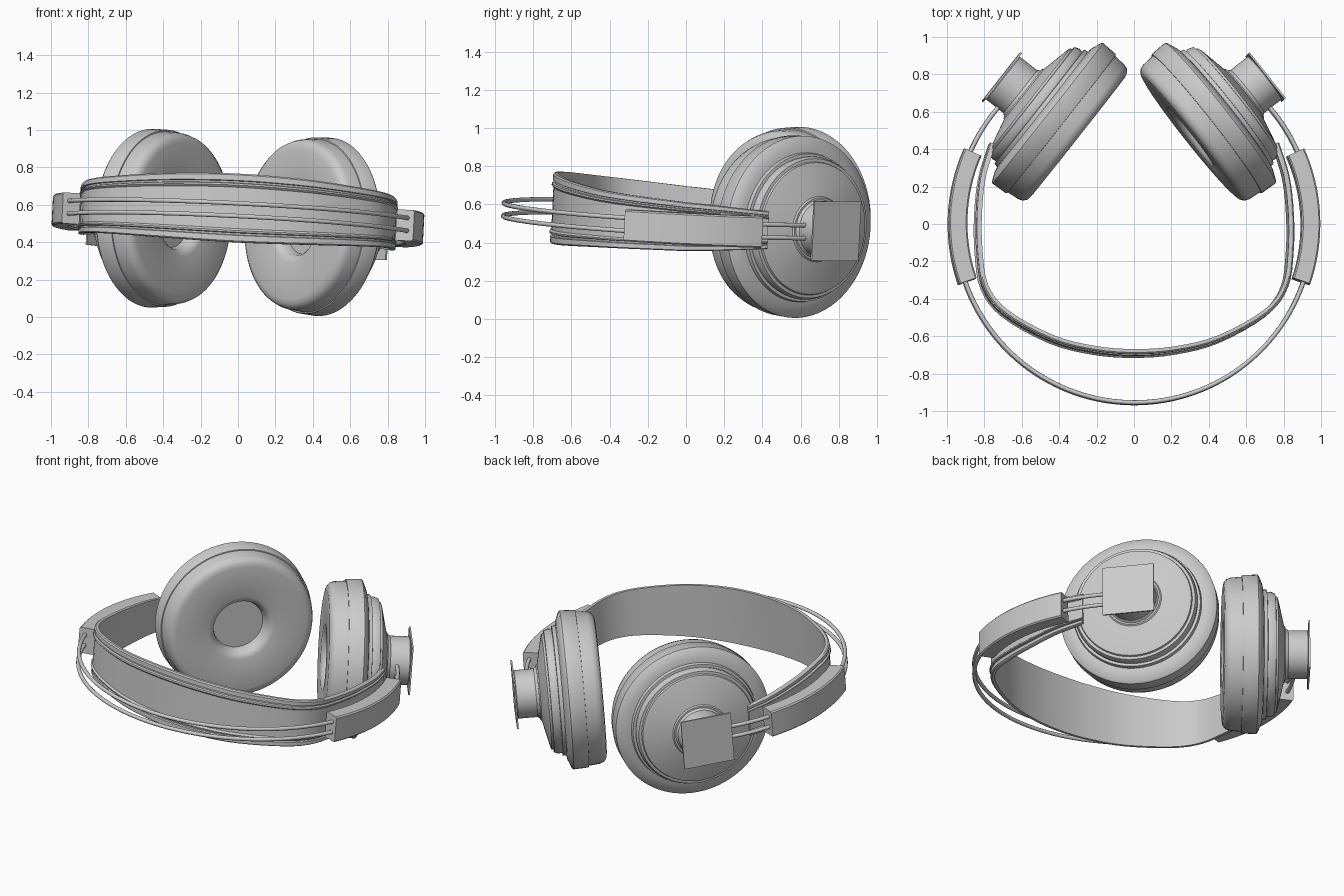
import bpy, bmesh
from math import sin, cos, pi, radians
from mathutils import Vector, Matrix

if "Cube" in bpy.data.objects:
    bpy.data.objects.remove(bpy.data.objects["Cube"])

# The whole headset lies slightly rolled and pitched
TILT = (Matrix.Translation((0, 0, 0.525)) @ Matrix.Rotation(radians(2.9), 4, 'Y')
        @ Matrix.Rotation(radians(-2.9), 4, 'X'))
FLIP = Matrix.Diagonal((-1, 1, 1, 1))


def skin(name, rings, matrix=Matrix(), angle=35):
    """Join a row of closed rings into a capped solid."""
    bm = bmesh.new()
    rows = [[bm.verts.new(p) for p in ring] for ring in rings]
    n = len(rows[0])
    for a, b in zip(rows, rows[1:]):
        for i in range(n):
            bm.faces.new((a[i], a[(i + 1) % n], b[(i + 1) % n], b[i]))
    bm.faces.new(rows[0])
    bm.faces.new(rows[-1])
    bm.transform(TILT @ matrix)
    bmesh.ops.recalc_face_normals(bm, faces=bm.faces)
    mesh = bpy.data.meshes.new(name)
    bm.to_mesh(mesh)
    bm.free()
    ob = bpy.data.objects.new(name, mesh)
    bpy.context.collection.objects.link(ob)
    bpy.ops.object.select_all(action='DESELECT')
    bpy.context.view_layer.objects.active = ob
    ob.select_set(True)
    bpy.ops.object.shade_smooth_by_angle(angle=radians(angle))
    return ob


def lathe(name, profile, matrix, n=72):
    """Turn (distance along axis, radius) points round local z."""
    skin(name, [[(r * cos(2 * pi * i / n), r * sin(2 * pi * i / n), t)
                 for i in range(n)] for t, r in profile], matrix)


def arc(section, a0, a1, steps):
    """Sweep a (radius, z) section round the vertical axis."""
    rings = []
    for k in range(steps + 1):
        a = radians(a0 + (a1 - a0) * k / steps)
        rings.append([(r * cos(a), r * sin(a), z) for r, z in section])
    return rings


def smooth_path(pts, steps):
    """Catmull-Rom curve through the points."""
    p = [Vector(q) for q in pts]
    p = [2 * p[0] - p[1]] + p + [2 * p[-1] - p[-2]]
    out = []
    for i in range(1, len(p) - 2):
        for k in range(steps):
            t = k / steps
            a, b, c, d = p[i - 1:i + 3]
            out.append(0.5 * (2 * b + (c - a) * t + (2 * a - 5 * b + 4 * c - d) * t * t
                              + (3 * b - a - 3 * c + d) * t ** 3))
    return out + [p[-2]]


# Ear cup frame: local z points outward from the cushion face
CUP = Matrix(((-0.62, 0, 0.785, 0.30), (0.785, 0, 0.62, 0.465),
              (0, 1, 0, 0.010), (0, 0, 0, 1)))

cushion = [(0.075, 0.155), (0.055, 0.158), (0.025, 0.168), (0.008, 0.183), (0, 0.205),
           (0, 0.405), (0.005, 0.430), (0.020, 0.449), (0.045, 0.458), (0.112, 0.464)]
shell = [(0.110, 0.455), (0.112, 0.470), (0.118, 0.474), (0.205, 0.478), (0.213, 0.472),
         (0.235, 0.420), (0.240, 0.392), (0.262, 0.388), (0.264, 0.372), (0.285, 0.376),
         (0.312, 0.366), (0.314, 0.350), (0.326, 0.346), (0.332, 0.330),
         (0.368, 0.172), (0.376, 0.165)]
knob = [(0.36, 0.160), (0.385, 0.152), (0.392, 0.146), (0.508, 0.146), (0.516, 0.140)]

# Slider block section with small chamfers
c = 0.008
slider = [(0.895 + c, -0.088), (0.994 - c, -0.088), (0.994, -0.088 + c), (0.994, 0.078 - c),
          (0.994 - c, 0.078), (0.895 + c, 0.078), (0.895, 0.078 - c), (0.895, -0.088 + c)]

for side, m in (("right", Matrix()), ("left", FLIP)):
    lathe(side + "_ear_cushion", cushion, m @ CUP)
    lathe(side + "_cup_shell", shell, m @ CUP)
    lathe(side + "_cup_knob", knob, m @ CUP, 48)
    # Square cover plate on the knob
    h = 0.156
    skin(side + "_knob_plate", [[(x, y, t) for x, y in ((-h, -h), (h, -h), (h, h), (-h, h))]
                                for t in (0.512, 0.522)], m @ CUP)
    skin(side + "_slider", arc(slider, -19, 23.8, 16), m)

# Twin wire bows from knob to knob
for name, z in (("upper_wire", 0.034), ("lower_wire", -0.034)):
    section = [(0.957 + 0.012 * cos(pi * i / 5), z + 0.012 * sin(pi * i / 5)) for i in range(10)]
    skin(name, arc(section, -222, 42, 110), angle=50)

# Head strap: (x, y, half height) along its outer face
half = [(0.765, 0.43, 0.098), (0.82, 0.25, 0.112), (0.842, 0.05, 0.125), (0.84, -0.15, 0.134),
        (0.81, -0.34, 0.143), (0.70, -0.485, 0.153), (0.45, -0.625, 0.170), (0.22, -0.685, 0.180)]
path = smooth_path(half + [(0, -0.702, 0.184)] + [(-x, y, w) for x, y, w in half[::-1]], 4)

# Strap section: (outward offset, height fraction), with a raised bead by each edge
upper = [(-0.022, 1.0), (-0.004, 1.0), (0.004, 0.96), (0.004, 0.80), (-0.006, 0.78),
         (-0.006, 0.73), (0.008, 0.71), (0.010, 0.66), (0.004, 0.62), (0.000, 0.60)]
strap = upper + [(o, -v) for o, v in upper[::-1]]
rings = []
for i, p in enumerate(path):
    d = path[min(i + 1, len(path) - 1)] - path[max(i - 1, 0)]
    out = Vector((-d.y, d.x)).normalized()
    if out.dot(Vector((p.x, p.y))) < 0:
        out = -out
    lift = 0.022 * max(0, -p.y) / 0.7
    rings.append([(p.x + out.x * o, p.y + out.y * o, p.z * v + lift) for o, v in strap])
skin("head_strap", rings, angle=30)
